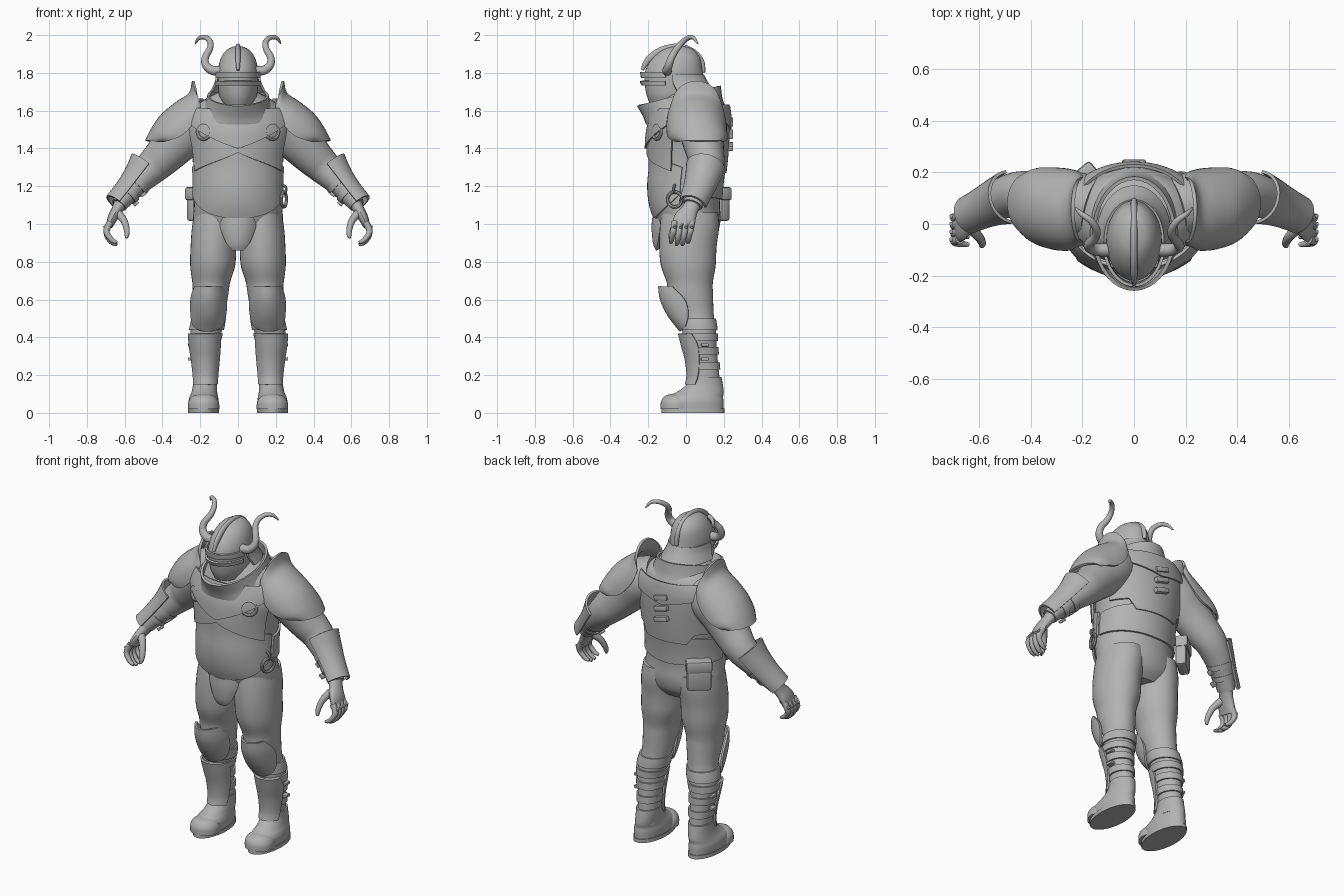
import bpy, bmesh
from math import sin, cos, pi, radians
from mathutils import Vector, Matrix

if "Cube" in bpy.data.objects:
    bpy.data.objects.remove(bpy.data.objects["Cube"])

steel = bpy.data.materials.new("plain_grey")
steel.use_nodes = True
GREY = (0.45, 0.45, 0.45, 1)
steel.diffuse_color = GREY
steel.node_tree.nodes["Principled BSDF"].inputs["Base Color"].default_value = GREY
parts = []


def finish(name, bm, thick=0, mirror=False, bevel=0):
    """Turn a bmesh into an object and apply its modifiers."""
    bmesh.ops.recalc_face_normals(bm, faces=bm.faces)
    me = bpy.data.meshes.new(name)
    bm.to_mesh(me)
    bm.free()
    me.materials.append(steel)
    ob = bpy.data.objects.new(name, me)
    bpy.context.collection.objects.link(ob)
    if thick:
        m = ob.modifiers.new("thickness", "SOLIDIFY")
        m.thickness, m.offset = thick, 0
    if bevel:
        m = ob.modifiers.new("bevel", "BEVEL")
        m.width, m.segments = bevel, 2
    if mirror:
        m = ob.modifiers.new("mirror", "MIRROR")
        m.use_mirror_merge = False
    dg = bpy.context.evaluated_depsgraph_get()
    baked = bpy.data.meshes.new_from_object(ob.evaluated_get(dg))
    ob.modifiers.clear()
    ob.data = baked
    parts.append(ob)


def grid(name, rows, ring=True, caps=True, loop=False, **kw):
    """Skin a list of point rows."""
    bm = bmesh.new()
    vs = [[bm.verts.new(p) for p in r] for r in rows]
    n = len(rows[0])
    for i in range(len(vs) - (not loop)):
        a, b = vs[i], vs[(i + 1) % len(vs)]
        for j in range(n - (not ring)):
            k = (j + 1) % n
            bm.faces.new((a[j], a[k], b[k], b[j]))
    if ring and caps and not loop:
        bm.faces.new(vs[0])
        bm.faces.new(vs[-1])
    finish(name, bm, **kw)


def dense(rows, k=4):
    """Smooth in-between rows through the given ones."""
    out = []
    for i in range(len(rows) - 1):
        p0, p1, p2 = rows[max(i - 1, 0)], rows[i], rows[i + 1]
        p3 = rows[min(i + 2, len(rows) - 1)]
        for s in range(k):
            t = s / k
            out.append([b + t / 2 * (c - a + t * (2*a - 5*b + 4*c - d + t * (3*b - 3*c + d - a)))
                        for a, b, c, d in zip(p0, p1, p2, p3)])
    return out + [list(rows[-1])]


def sample(rows, z):
    rows = sorted(dense(rows))
    for a, b in zip(rows, rows[1:]):
        if z <= b[0]:
            t = max(0, (z - a[0]) / (b[0] - a[0]))
            return [p + t * (q - p) for p, q in zip(a, b)]
    return rows[-1]


def oval(z, cx, cy, rx, ry, a, tilt=0):
    return (cx + rx * cos(a), cy + ry * sin(a), z + tilt * ry * sin(a))


def stack(name, rows, n=36, **kw):
    """Rows of (z, cx, cy, rx, ry[, tilt])."""
    grid(name, [[oval(*r[:5], 2 * pi * j / n, *r[5:]) for j in range(n)] for r in dense(rows)], **kw)


def shell(name, rows, face=-90, n=20, thick=0.012, **kw):
    """Open plate from rows of (z, cx, cy, rx, ry, half angle)."""
    grid(name, [[oval(*r[:5], radians(face + r[5] * (2 * j / n - 1))) for j in range(n + 1)]
                for r in dense(rows)], ring=False, thick=thick, **kw)


def tube(name, pts, face=None, ref=(0, 1, 0), n=16, **kw):
    """Path of (x, y, z, radius across, radius along ref); face=(centre, half) leaves it open."""
    pts = dense(pts)
    rows, ref = [], Vector(ref)
    for i, p in enumerate(pts):
        t = (Vector(pts[min(i + 1, len(pts) - 1)][:3]) - Vector(pts[max(i - 1, 0)][:3])).normalized()
        v = (ref - t * ref.dot(t)).normalized()
        u = v.cross(t)
        if face:
            angs = [radians(face[0] + face[1] * (2 * j / n - 1)) for j in range(n + 1)]
        else:
            angs = [2 * pi * j / n for j in range(n)]
        rows.append([Vector(p[:3]) + u * p[3] * cos(a) + v * p[-1] * sin(a) for a in angs])
    grid(name, rows, ring=not face, **kw)


def ring(name, c, normal, R, r, **kw):
    q = Vector(normal).to_track_quat("Z", "Y")
    grid(name, [[Vector(c) + q @ Vector(((R + r * cos(b)) * cos(a), (R + r * cos(b)) * sin(a), r * sin(b)))
                 for b in [2 * pi * j / 8 for j in range(8)]]
                for a in [2 * pi * i / 32 for i in range(32)]], loop=True, **kw)


def box(name, c, size, turn=0, roll=0, **kw):
    bm = bmesh.new()
    m = (Matrix.Translation(c) @ Matrix.Rotation(radians(turn), 4, "Z")
         @ Matrix.Rotation(radians(roll), 4, "Y") @ Matrix.Diagonal((*size, 1)))
    bmesh.ops.create_cube(bm, size=1, matrix=m)
    finish(name, bm, **kw)


# Torso and the plates fitted to it
TORSO = [(.9, 0, .02, .17, .1), (.95, 0, .02, .225, .145), (1.02, 0, .015, .238, .168), (1.1, 0, 0, .233, .18),
         (1.2, 0, -.002, .228, .188), (1.3, 0, .008, .23, .19), (1.4, 0, .012, .24, .195),
         (1.5, 0, .018, .26, .193), (1.58, 0, .03, .25, .18), (1.65, 0, .03, .19, .16), (1.7, 0, .0, .1, .11)]
stack("torso", TORSO)


def fitted(name, face, half, lo, hi, off, n=40, m=12):
    rows = []
    for i in range(m + 1):
        row = []
        for j in range(n + 1):
            u = 2 * j / n - 1
            z = lo(abs(u)) + (hi(abs(u)) - lo(abs(u))) * i / m
            _, cx, cy, rx, ry = sample(TORSO, z)
            row.append(oval(z, cx, cy, rx + off, ry + off, radians(face + half * u)))
        rows.append(row)
    grid(name, rows, ring=False, thick=.012)


fitted("belly_plate", -90, 82, lambda u: 1.03 + .13 * u * u, lambda u: 1.4 - .1 * u, .01)
fitted("chest_plate", -90, 66, lambda u: 1.38 - .1 * u ** .8, lambda u: 1.6, .02)
fitted("chest_bib", -90, 75, lambda u: 1.4 + .17 * u ** 1.2, lambda u: 1.61, .03)
fitted("back_plate", 90, 72, lambda u: 1.27 if u < .45 else min(1.27 + .4 * (u - .45), 1.33), lambda u: 1.6, .014)
fitted("back_waist_plate", 90, 92, lambda u: 1.13 + .02 * u, lambda u: 1.32 - .04 * u, .006)
fitted("back_bib", 90, 78, lambda u: 1.5 + .08 * u, lambda u: 1.63, .024)
stack("collar", [(1.55, 0, .01, .225, .215, .1), (1.61, 0, -.015, .18, .205, .2), (1.68, 0, -.038, .155, .215, .24)],
      caps=False, thick=.014)
shell("groin_plate", [(1.03, 0, 0, .13, .17, 46), (.97, 0, 0, .13, .172, 40), (.9, 0, 0, .11, .165, 30),
                      (.865, 0, .0, .1, .15, 14)], thick=.02)

# Belt gear, rings and back buckles
ring("chest_ring", (.18, -.152, 1.49), (.5, -.85, .1), .04, .01, mirror=True)
ring("hip_ring", (.243, -.06, 1.13), (1, -.35, 0), .04, .009)
ring("hip_ring_loop", (.236, -.06, 1.185), (.2, 1, 0), .02, .007)
box("pouch", (-.205, .17, 1.1), (.135, .06, .17), turn=40, bevel=.015)
box("pouch_flap", (-.207, .173, 1.16), (.145, .07, .07), turn=40, bevel=.012)
for k in range(3):
    box("back_buckle", (0, .232, 1.41 + .065 * k), (.09, .035, .03), roll=15, bevel=.006)

# Helmet with crest, visor, neck guard and horns
HELM = [(1.625, 0, -.075, .075, .11), (1.68, 0, -.068, .1, .14), (1.76, 0, -.065, .107, .155),
        (1.82, 0, -.063, .106, .15), (1.88, 0, -.05, .09, .125), (1.92, 0, -.042, .062, .085),
        (1.937, 0, -.037, .03, .045), (1.942, 0, -.035, .004, .006)]
stack("helmet", HELM)
for z, h in ((1.735, .022), (1.775, .03)):
    shell("visor_band", [(z + h * s, *c[1:3], c[3] + .01, c[4] + .012 + .008 * s, 75)
                         for s in (0, .5, 1) for c in [sample(HELM, z + h * s)]])
shell("neck_guard", [(1.79, 0, -.06, .11, .15, 95), (1.75, 0, -.055, .118, .165, 95), (1.7, 0, -.045, .14, .19, 90)], face=90)
tube("helmet_crest", [(0, -.232, 1.815, .008, .008), (0, -.2, 1.868, .018, .013), (0, -.13, 1.918, .02, .014),
                      (0, -.035, 1.935, .02, .014), (0, .04, 1.905, .02, .014), (0, .08, 1.855, .018, .013),
                      (0, .09, 1.8, .012, .011)], ref=(1, 0, 0))
tube("horn", [(.09, -.1, 1.81, .026), (.14, -.1, 1.815, .024), (.172, -.09, 1.845, .021), (.172, -.075, 1.885, .019),
              (.15, -.05, 1.925, .017), (.146, -.02, 1.962, .015), (.17, .015, 1.987, .013), (.205, .04, 1.985, .01),
              (.226, .062, 1.955, .004)], mirror=True)

# Legs with boots, guards and straps
LEG = [(1.06, .115, .02, .115, .15), (.98, .122, .018, .122, .157), (.88, .13, .01, .121, .152),
       (.78, .134, .012, .119, .145), (.69, .142, .02, .1, .122), (.63, .145, .025, .094, .118),
       (.52, .152, .055, .082, .092), (.45, .165, .068, .084, .09), (.38, .175, .075, .076, .086),
       (.3, .173, .09, .065, .076), (.2, .172, .1, .058, .076), (.1, .172, .1, .06, .085)]
stack("leg", LEG, mirror=True)
stack("boot", [(.018, .182, .037, .078, .162), (.06, .182, .036, .08, .163), (.085, .181, .046, .075, .15),
               (.11, .178, .075, .068, .125), (.15, .174, .1, .064, .095), (.19, .173, .104, .064, .084)], mirror=True)
stack("boot_sole", [(0, .183, .037, .082, .168), (.022, .183, .037, .082, .168)], mirror=True)
stack("toe_cap", [(.02, .182, -.05, .083, .085), (.06, .182, -.052, .08, .08), (.09, .182, -.055, .055, .055),
                  (.1, .182, -.055, .02, .02)], mirror=True)
shell("knee_guard", [(.67, .155, .02, .085, .162, 55), (.6, .155, .02, .093, .152, 80), (.52, .157, .03, .09, .125, 82),
                     (.46, .16, .04, .082, .09, 62), (.435, .162, .05, .07, .08, 20)], mirror=True)
shell("shin_guard", [(.42, .178, .06, .084, .097, 72), (.36, .176, .07, .08, .092, 85), (.28, .173, .085, .072, .086, 80),
                     (.2, .172, .09, .066, .082, 72), (.15, .172, .09, .067, .09, 62)], mirror=True)
for z, h in ((.47, .03), (.4, .02), (.33, .02), (.25, .02)):
    stack("calf_strap", [(zz, *c[1:3], c[3] + .009, c[4] + .009)
                         for zz in (z - h, z, z + h) for c in [sample(LEG, zz)]], mirror=True)
for z in (.36, .285):
    box("strap_buckle", (.25, .1, z), (.03, .04, .016), bevel=.003, mirror=True)

# Arms with shoulder and forearm guards
tube("arm", [(.16, .06, 1.55, .12, .12), (.24, .08, 1.52, .13, .125), (.32, .09, 1.44, .12, .11),
             (.39, .105, 1.365, .105, .098), (.45, .115, 1.305, .092, .088), (.52, .095, 1.235, .075, .078),
             (.58, .065, 1.165, .057, .062), (.63, .035, 1.1, .042, .052)], n=28, mirror=True)
PAULDRON = [(.205, 1.64, .237, 1.757, .12, .055), (.215, 1.585, .255, 1.69, .14, .055), (.255, 1.525, .325, 1.64, .152, .055),
            (.31, 1.475, .4, 1.578, .152, .06), (.37, 1.45, .452, 1.505, .14, .07), (.41, 1.44, .485, 1.44, .11, .08)]
grid("shoulder_guard", [[(cx + (ax - cx) * cos(t), cy + r * sin(t), cz + (az - cz) * cos(t))
                         for t in [radians(9.5 * j - 95) for j in range(21)]]
                        for cx, cz, ax, az, r, cy in dense(PAULDRON)], ring=False, thick=.014, mirror=True)
tube("forearm_guard", [(.475, .105, 1.3, .108, .1), (.52, .09, 1.245, .086, .09), (.575, .065, 1.175, .074, .078),
                       (.635, .035, 1.1, .072, .07)], face=(180, 85), thick=.012, mirror=True)
for x, y, z, r in ((.545, .085, 1.207, .077), (.585, .063, 1.158, .066)):
    tube("forearm_strap", [(x - .009, y + .005, z + .011, r, r), (x + .009, y - .005, z - .011, r - .004, r - .004)],
         n=24, mirror=True)
    box("forearm_buckle", (x - .045, y - .03, z - .05), (.03, .03, .016), roll=40, bevel=.003, mirror=True)

# Hands with curled fingers and knuckle studs
tube("palm", [(.615, .045, 1.12, .038, .042), (.64, .02, 1.075, .03, .045), (.665, -.005, 1.03, .026, .058),
              (.68, -.015, .99, .018, .058)], mirror=True)
for k in range(4):
    y = .03 - .03 * k
    d = .012 * abs(k - 1.5)
    tube("finger", [(.675, y, 1.01, .018), (.695, y - .005, .97, .017), (.69, y - .012, .925 + d, .015),
                    (.665, y - .017, .895 + d, .013), (.64, y - .02, .884 + d, .008)], n=10, mirror=True)
    box("knuckle_stud", (.703, y, .985), (.02, .016, .016), roll=30, bevel=.004, mirror=True)
tube("thumb", [(.64, -.01, 1.06, .024), (.605, -.045, 1.02, .019), (.59, -.068, .975, .016),
               (.588, -.08, .945, .013), (.592, -.086, .925, .007)], n=10, mirror=True)

# Smooth shading with crisp plate edges
bpy.ops.object.select_all(action="DESELECT")
for ob in parts:
    ob.select_set(True)
bpy.context.view_layer.objects.active = parts[0]
bpy.ops.object.shade_smooth_by_angle(angle=radians(40))
